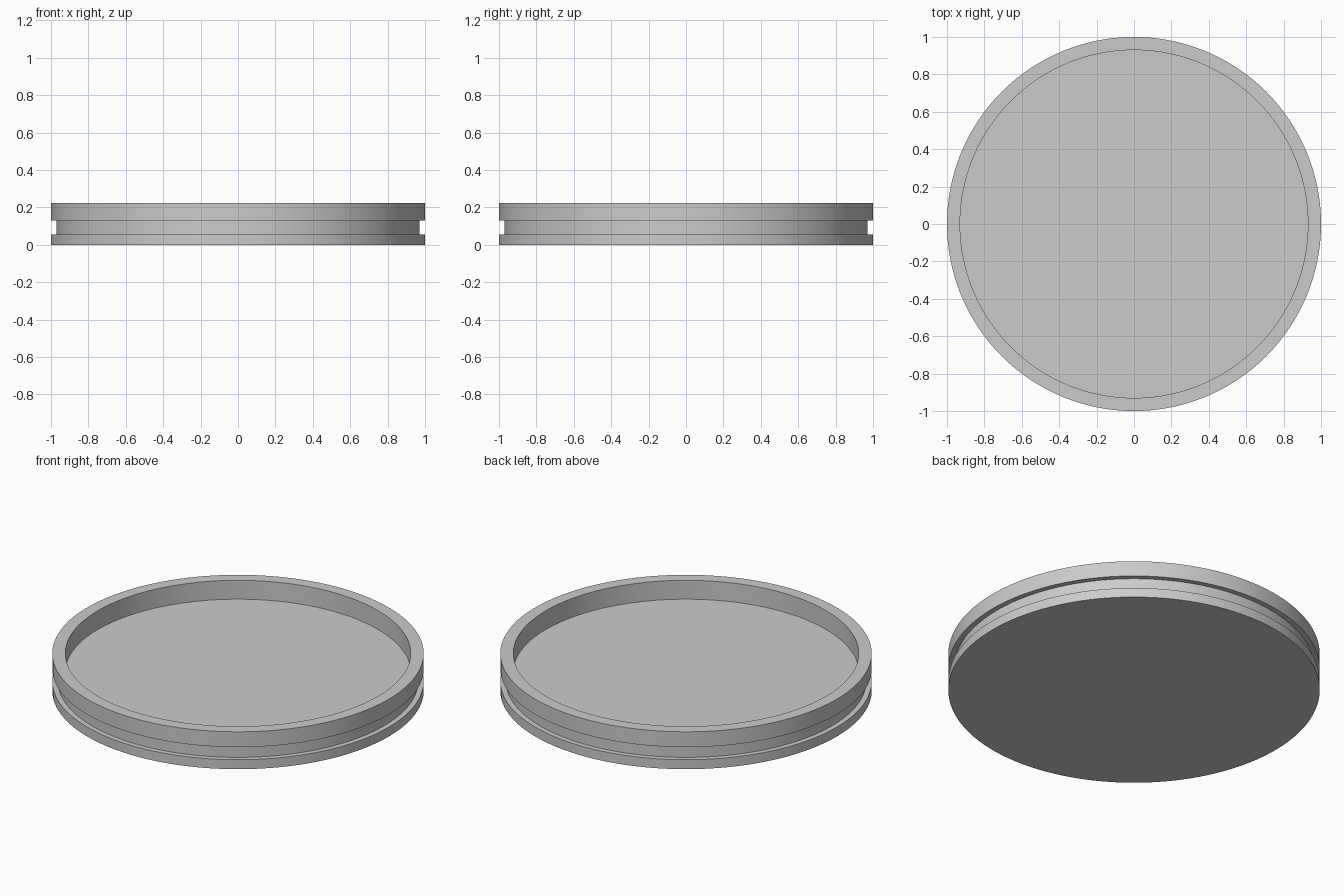
import bpy
import bmesh
from math import cos, sin, tau, radians

SEGMENTS = 128

cube = bpy.data.objects.get("Cube")
if cube:
    bpy.data.objects.remove(cube, do_unlink=True)

# Plain grey material
grey = bpy.data.materials.new("light_grey")
grey.use_nodes = True
colour = (0.6, 0.6, 0.6, 1)
grey.diffuse_color = colour
grey.node_tree.nodes["Principled BSDF"].inputs["Base Color"].default_value = colour


def lathe(name, profile):
    """Spin (radius, height) points about z and cap both ends with a disc."""
    bm = bmesh.new()
    rings = [[bm.verts.new((r * cos(tau * i / SEGMENTS), r * sin(tau * i / SEGMENTS), z))
              for i in range(SEGMENTS)] for r, z in profile]
    for low, high in zip(rings, rings[1:]):
        for i in range(SEGMENTS):
            j = (i + 1) % SEGMENTS
            bm.faces.new((low[i], low[j], high[j], high[i]))
    bm.faces.new(rings[0][::-1])
    bm.faces.new(rings[-1])
    mesh = bpy.data.meshes.new(name)
    bm.to_mesh(mesh)
    bm.free()
    obj = bpy.data.objects.new(name, mesh)
    bpy.context.collection.objects.link(obj)
    mesh.materials.append(grey)
    bpy.ops.object.select_all(action="DESELECT")
    obj.select_set(True)
    bpy.context.view_layer.objects.active = obj
    bpy.ops.object.shade_smooth_by_angle(angle=radians(30))
    return obj


# Shallow dish: base flange, side groove, upper rim, recessed floor
lathe("grooved_dish", [
    (1, 0), (1, 0.056),
    (0.97, 0.056), (0.97, 0.131),
    (1, 0.131), (1, 0.222),
    (0.93, 0.222), (0.93, 0.11),
])
